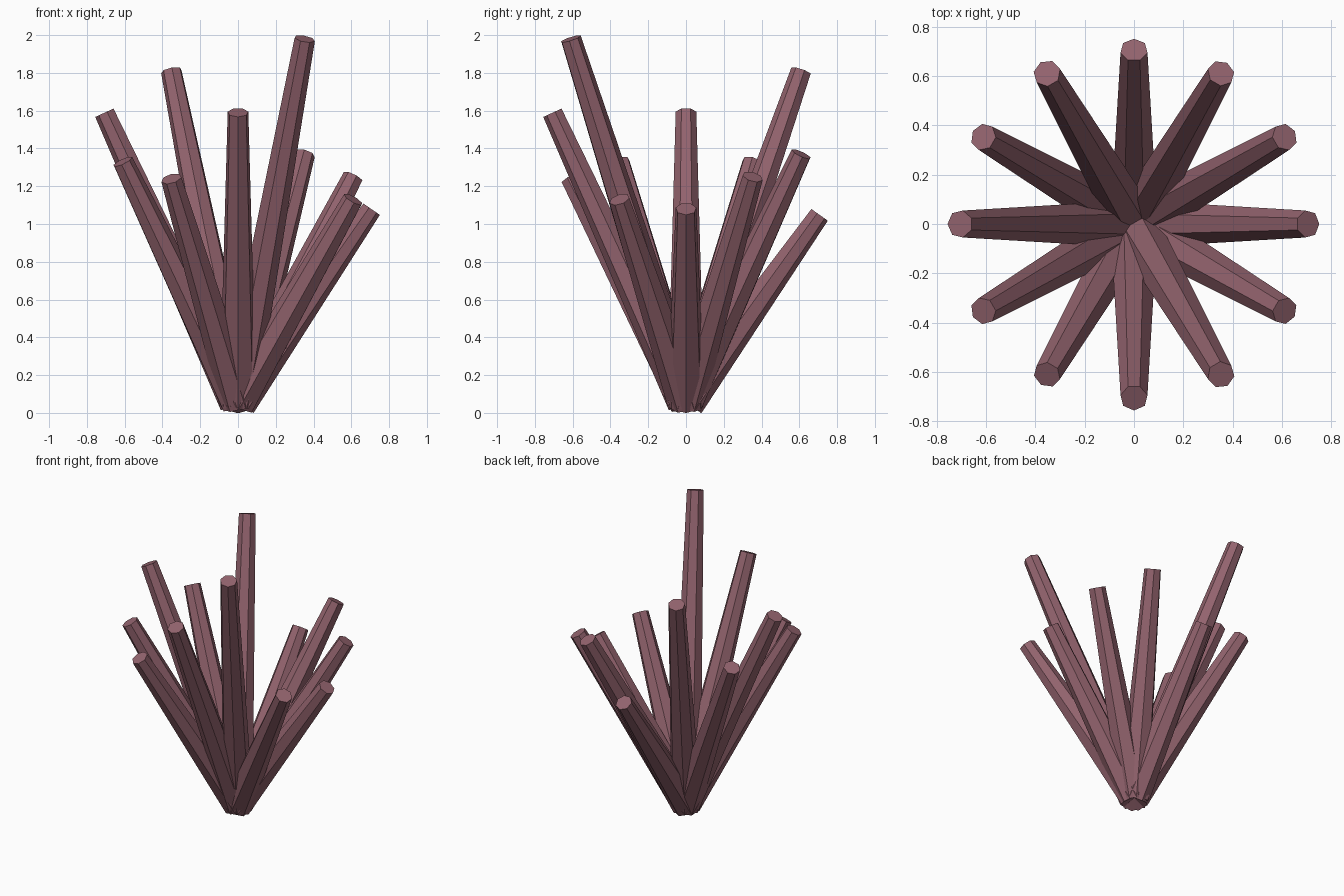
import bpy, bmesh
from math import cos, sin, pi, radians
from mathutils import Vector

if "Cube" in bpy.data.objects:
    bpy.data.objects.remove(bpy.data.objects["Cube"])

SIDES, BASE_R, TIP_R, REACH = 7, 0.1, 0.056, 0.705
BASE = Vector((0, 0, 0.056))
# Tip centre height of each shard, every 30 degrees from +x
HEIGHTS = [1.08, 1.25, 1.37, 1.05, 1.81, 1.33, 1.59, 1.33, 1.24, 1.59, 1.98, 1.13]

mat = bpy.data.materials.new("dusky_rose")
mat.diffuse_color = (0.29, 0.125, 0.155, 1)
mat.use_nodes = True
mat.node_tree.nodes["Principled BSDF"].inputs["Base Color"].default_value = mat.diffuse_color


def shard(i, height):
    """Tapered seven-sided prism leaning outward, one corner facing out."""
    a = radians(30 * i)
    tip = Vector((REACH * cos(a), REACH * sin(a), height))
    axis = (tip - BASE).normalized()
    side = Vector((-sin(a), cos(a), 0))
    out = side.cross(axis)
    bm = bmesh.new()
    rings = []
    for centre, r in ((BASE, BASE_R), (tip, TIP_R)):
        rings.append([bm.verts.new(centre + r * (cos(t) * out + sin(t) * side))
                      for t in (2 * pi * k / SIDES for k in range(SIDES))])
    low, high = rings
    for k in range(SIDES):
        n = (k + 1) % SIDES
        bm.faces.new((low[k], low[n], high[n], high[k]))
    bm.faces.new(low[::-1])
    bm.faces.new(high)
    bmesh.ops.recalc_face_normals(bm, faces=bm.faces)
    me = bpy.data.meshes.new(f"crystal_shard_{i + 1}")
    bm.to_mesh(me)
    bm.free()
    me.materials.append(mat)
    bpy.context.collection.objects.link(bpy.data.objects.new(me.name, me))


for i, h in enumerate(HEIGHTS):
    shard(i, h)
